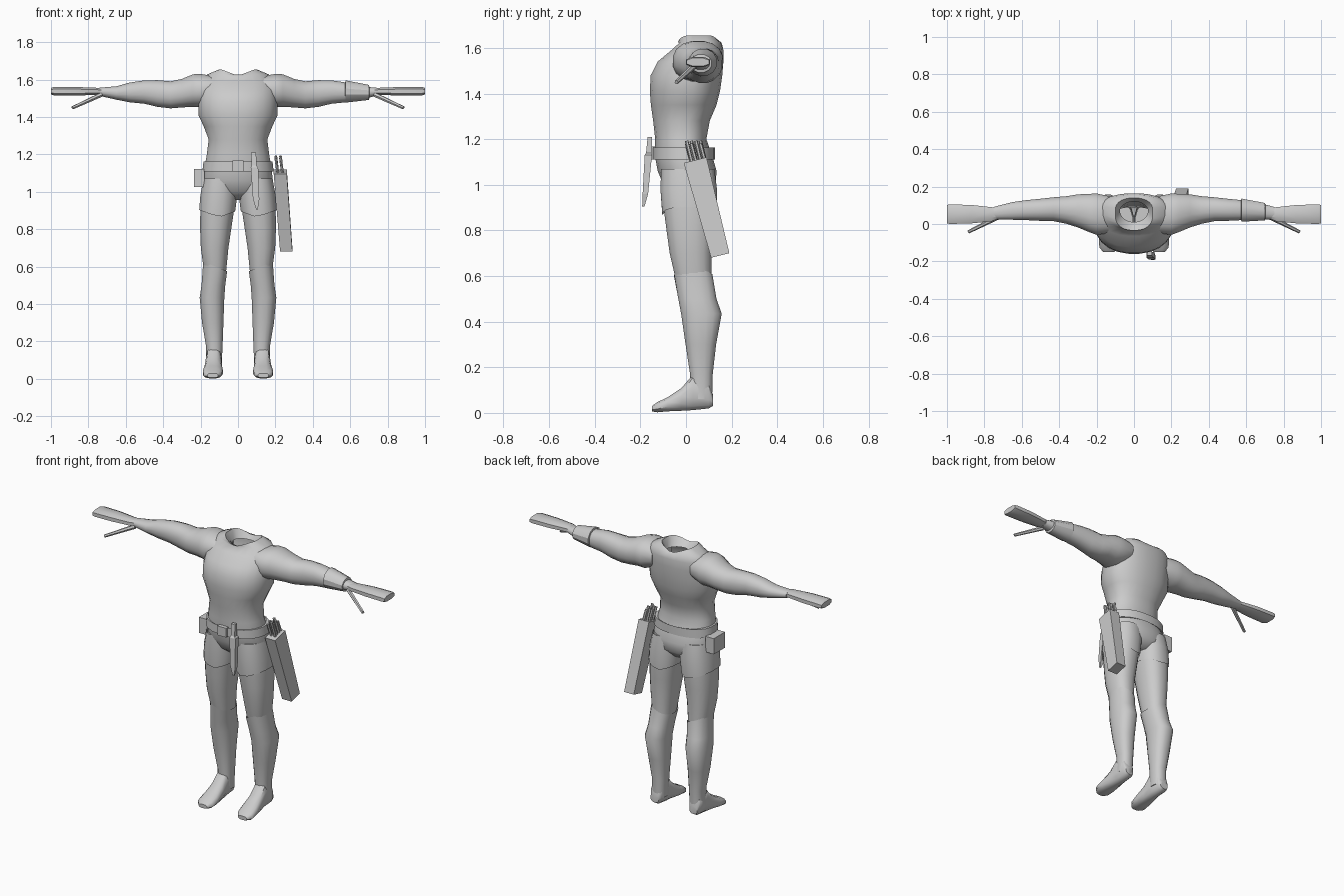
import bpy, bmesh, math
from mathutils import Vector

if "Cube" in bpy.data.objects:
    bpy.data.objects.remove(bpy.data.objects["Cube"])

grey = bpy.data.materials.new("plain_grey")
grey.diffuse_color = (0.6, 0.6, 0.6, 1)
grey.use_nodes = True
grey.node_tree.nodes["Principled BSDF"].inputs["Base Color"].default_value = grey.diffuse_color


def finish(bm, name, smooth=40):
    bmesh.ops.recalc_face_normals(bm, faces=bm.faces)
    me = bpy.data.meshes.new(name)
    bm.to_mesh(me)
    bm.free()
    ob = bpy.data.objects.new(name, me)
    bpy.context.collection.objects.link(ob)
    me.materials.append(grey)
    if smooth:
        bpy.ops.object.select_all(action='DESELECT')
        ob.select_set(True)
        bpy.context.view_layer.objects.active = ob
        bpy.ops.object.shade_smooth_by_angle(angle=math.radians(smooth))
    return ob


def loft(name, rings, caps=(True, True), smooth=40):
    """Skin a list of equal point rings."""
    bm = bmesh.new()
    vs = [[bm.verts.new(p) for p in r] for r in rings]
    n = len(vs[0])
    for a, b in zip(vs, vs[1:]):
        for i in range(n):
            j = (i + 1) % n
            bm.faces.new((a[i], a[j], b[j], b[i]))
    for use, ring in zip(caps, (vs[0], vs[-1])):
        if use:
            bm.faces.new(ring)
    return finish(bm, name, smooth)


def oval(u0, u1, v0, v1, n=16, power=1.0, mid=0.5):
    """Rounded outline in a u-v box; mid places the widest line along v."""
    uc, vc, pts = (u0 + u1) / 2, v0 + (v1 - v0) * mid, []
    for i in range(n):
        a = 2 * math.pi * (i + 0.5) / n
        c, s = math.cos(a), math.sin(a)
        c = math.copysign(abs(c) ** power, c)
        s = math.copysign(abs(s) ** power, s)
        pts.append((uc + c * (u1 - u0) / 2, vc + s * ((v1 - vc) if s > 0 else (vc - v0))))
    return pts


def flat(z, x0, x1, y0, y1, **k):      # ring level with the ground
    return [(u, v, z) for u, v in oval(x0, x1, y0, y1, **k)]


def across(x, y0, y1, z0, z1, **k):    # ring facing sideways
    return [(x, u, v) for u, v in oval(y0, y1, z0, z1, **k)]


def upright(y, x0, x1, z0, z1, **k):   # ring facing forward
    return [(u, y, v) for u, v in oval(x0, x1, z0, z1, **k)]


def flip(rings, s):
    return [[(x * s, y, z) for x, y, z in r] for r in rings]


def grow(row, d):
    z, x0, x1, y0, y1 = row
    return flat(z, x0 - d, x1 + d, y0 - d, y1 + d, power=0.85)


def rod(name, a, b, ra, rb, n=6, smooth=0):
    a, b = Vector(a), Vector(b)
    q = (b - a).to_track_quat('Z', 'Y')
    ring = lambda p, r: [p + q @ Vector((r * math.cos(t), r * math.sin(t), 0))
                         for t in (2 * math.pi * i / n for i in range(n))]
    return loft(name, [ring(a, ra), ring(b, rb)], smooth=smooth)


def slab(name, sections):
    """Four-sided bar through (centre, half x, half y) sections."""
    return loft(name, [[(c[0] + i * hx, c[1] + j * hy, c[2] + j * hy * tilt)
                        for i, j in ((-1, -1), (1, -1), (1, 1), (-1, 1))]
                       for c, hx, hy, tilt in sections], smooth=0)


# Torso, open at the collar
torso = [(0.955, .07, -.04, .09), (1.0, .18, -.10, .13), (1.06, .188, -.125, .135),
         (1.13, .18, -.138, .115), (1.2, .168, -.136, .09), (1.28, .158, -.145, .105),
         (1.35, .185, -.155, .135), (1.41, .213, -.16, .15), (1.48, .213, -.156, .16),
         (1.54, .21, -.125, .165), (1.59, .2, -.065, .165), (1.628, .165, -.02, .158),
         (1.655, .1, .0, .14)]
rings = [flat(z, -w, w, f, b, n=24, power=0.9, mid=0.55) for z, w, f, b in torso]
rings.append(flat(1.6, -.075, .075, .01, .12, n=24, mid=0.55))
# dip the collar at front centre, raise it at the sides
for k, amount in ((-2, .035), (-3, .012)):
    rings[k] = [(x, y - (amount if y < .07 else 0), z - amount * max(0, 1 - abs(x) / .09))
                for x, y, z in rings[k]]
loft("torso", rings, caps=(True, False), smooth=50)

# Belt and buckle
loft("belt", [flat(z, -w, w, -.146, .128, n=24, power=0.9, mid=0.55)
              for z, w in ((1.11, .17), (1.11, .192), (1.163, .186), (1.163, .165))],
     caps=(False, False), smooth=30)
slab("buckle", [((0, -.148, 1.11), .03, .012, 0), ((0, -.148, 1.167), .03, .012, 0)])

thigh = [(1.07, .005, .18, -.105, .12), (.98, .008, .197, -.108, .132),
         (.9, .02, .203, -.1, .13), (.8, .035, .204, -.087, .122),
         (.7, .05, .2, -.073, .114), (.57, .063, .182, -.043, .112)]
boot = [(.6, .06, .184, -.05, .114), (.5, .07, .193, -.032, .132), (.435, .075, .203, -.02, .155),
        (.3, .08, .19, .0, .13), (.17, .085, .168, .02, .115), (.06, .09, .168, .02, .112)]
foot = [(.118, .105, .16, .03, .08), (.1, .093, .17, .018, .14), (.03, .088, .172, .01, .17),
        (-.02, .085, .178, .008, .11), (-.08, .08, .188, .006, .07),
        (-.125, .085, .187, .002, .048), (-.15, .105, .165, .006, .03)]
arm = [(.13, -.05, .15, 1.48, 1.62), (.2, -.06, .165, 1.45, 1.632), (.24, -.045, .163, 1.453, 1.63),
       (.3, -.02, .16, 1.45, 1.605), (.36, .0, .15, 1.445, 1.592), (.43, .014, .144, 1.453, 1.598),
       (.5, .016, .136, 1.47, 1.597), (.58, .02, .128, 1.478, 1.585),
       (.65, .022, .118, 1.492, 1.565), (.75, .025, .092, 1.515, 1.556)]
hand = [(.72, .03, .085, 1.518, 1.553), (.76, .012, .092, 1.516, 1.558),
        (.87, .0, .105, 1.514, 1.562), (.985, -.003, .108, 1.514, 1.562), (1.0, .0, .105, 1.52, 1.556)]

for s, side in ((-1, "right"), (1, "left")):
    # Legs, trouser flap, boots and feet
    loft(side + "_thigh", flip([grow(r, 0) for r in thigh], s))
    skirt = [grow(r, .006) for r in thigh[:3]]
    skirt[-1] = [(x, y, z - .9 * (.1 - abs(x - .1)) * .4) for x, y, z in skirt[-1]]
    loft(side + "_trouser_flap", flip(skirt, s), caps=(False, False))
    shaft = [grow(r, .003) for r in boot]
    shaft[0] = [(x, y, z + (x - .12) * .4) for x, y, z in shaft[0]]
    loft(side + "_boot", flip(shaft, s), caps=(False, True))
    loft(side + "_foot", flip([upright(*r, n=12, power=0.8) for r in foot], s))
    # Arms, flat hands and thumbs
    loft(side + "_arm", flip([across(*r, power=0.9) for r in arm], s))
    loft(side + "_hand", flip([across(*r, n=8, power=0.8) for r in hand], s), smooth=30)
    rod(side + "_thumb", (s * .73, .035, 1.52), (s * .885, -.042, 1.449), .013, .009)

# Bracer on one forearm
loft("bracer", [across(*r, n=12) for r in
                ((.57, .03, .12, 1.49, 1.57), (.575, .01, .138, 1.475, 1.598),
                 (.7, .018, .114, 1.49, 1.573), (.705, .03, .1, 1.51, 1.55))], smooth=30)

# Hip pouch
slab("pouch", [((-.208, .01, 1.025), .028, .055, 0), ((-.208, .01, 1.122), .028, .055, 0)])

# Dagger in its sheath
slab("dagger", [((.083, -.158, 1.21), .014, .01, 0), ((.086, -.163, 1.14), .013, .012, 0),
                ((.088, -.165, 1.13), .02, .016, 0), ((.097, -.178, .96), .017, .012, 0),
                ((.102, -.187, .905), .004, .005, 0)])

# Quiver and arrows
slab("quiver", [((.258, .15, .69), .033, .04, .25), ((.226, .04, 1.108), .035, .05, .25)])
for i in range(2):
    for j in range(4):
        x, y = .208 + .025 * i, .015 + .02 * j
        rod("arrow", (x + .01, y + .02, 1.06), (x - .006, y - .012, 1.18 + .012 * ((i + j) % 2)),
            .008, .008)
